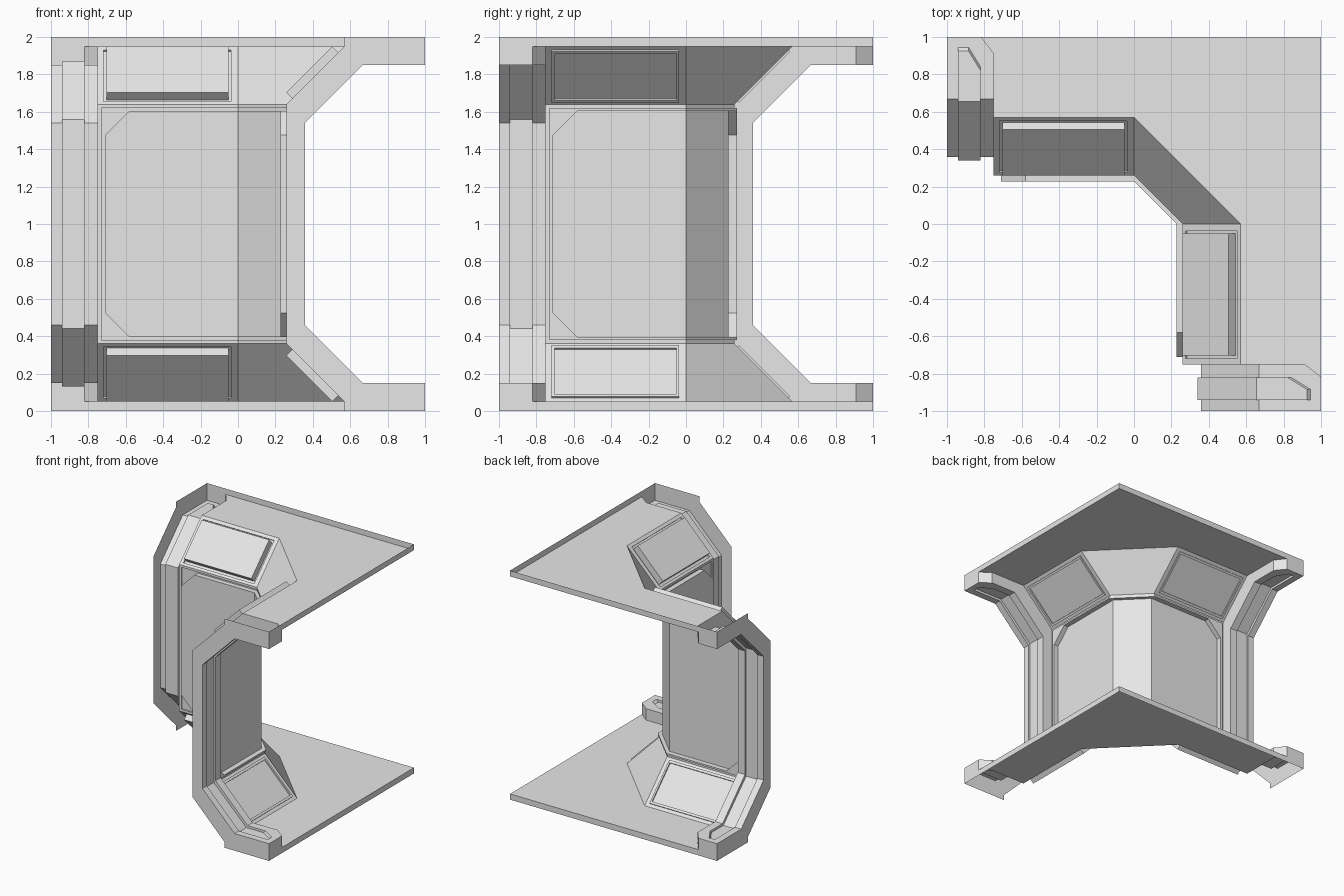
import bpy, bmesh

cube = bpy.data.objects.get("Cube")
if cube:
    bpy.data.objects.remove(cube)

grey = bpy.data.materials.new("light_grey")
grey.use_nodes = True
colour = (0.8, 0.8, 0.8, 1)
grey.diffuse_color = colour
grey.node_tree.nodes["Principled BSDF"].inputs["Base Color"].default_value = colour


def build(name, polys, swap=True):
    """Upper-half polygons, mirrored to the lower half and across the corner diagonal."""
    bm = bmesh.new()
    for poly in polys:
        copies = [poly]
        if swap:
            copies.append([(y, x, z) for x, y, z in reversed(poly)])
        for c in copies:
            low = [(x, y, 2 - z) for x, y, z in reversed(c)]
            for pts in (c, low):
                bm.faces.new([bm.verts.new(p) for p in pts])
    bmesh.ops.remove_doubles(bm, verts=bm.verts[:], dist=0.0005)
    bmesh.ops.dissolve_limit(bm, angle_limit=0.01, verts=bm.verts[:], edges=bm.edges[:])
    bmesh.ops.recalc_face_normals(bm, faces=bm.faces[:])
    mesh = bpy.data.meshes.new(name)
    bm.to_mesh(mesh)
    bm.free()
    mesh.materials.append(grey)
    bpy.context.collection.objects.link(bpy.data.objects.new(name, mesh))


def strip(a, b, closed=False):
    """Quads joining two point rows."""
    n = len(a)
    return [[a[i], a[(i + 1) % n], b[(i + 1) % n], b[i]]
            for i in range(n if closed else n - 1)]


def at_x(x, pts):
    return [(x, y, z) for y, z in pts]


def at_y(y, pts):
    return [(x, y, z) for x, z in pts]


# Floor and ceiling sheets with a rim on the two far edges
half = [(0, .57), (-.75, .57), (-.75, .91), (-.82, 1)]
plan = half + [(1, 1)] + [(y, x) for x, y in reversed(half)]
far_edge = plan[3:6]
build("floor_and_ceiling", [[(x, y, 1.95) for x, y in plan]]
      + strip([(x, y, 1.95) for x, y in far_edge],
              [(x, y, 2) for x, y in far_edge]), swap=False)

# Angled corner wall: raised trim, then the recessed panel
profile = [(.57, 1.95), (.26, 1.64), (.26, 1.62), (.272, 1.62),
           (.272, 1.605), (.228, 1.605), (.228, 1)]
build("corner_wall", strip([(0, r, z) for r, z in profile],
                           [(r, 0, z) for r, z in profile]), swap=False)

# Straight walls with raised trim around a corner-cut recess
border = [(-.75, 1), (-.75, 1.64), (0, 1.64)]
trim = [(-.73, 1), (-.73, 1.62), (0, 1.62)]
panel = [(-.71, 1), (-.71, 1.475), (-.58, 1.605), (0, 1.605)]
wall = strip(at_y(.26, border), at_y(.26, trim))
wall += strip(at_y(.26, trim), at_y(.272, trim))
wall.append(at_y(.272, trim + panel[::-1]))
wall += strip(at_y(.272, panel), at_y(.228, panel))
wall.append(at_y(.228, panel + [(0, 1)]))
build("straight_walls", wall)


# Sloped walls: rectangles on the slope at a depth towards the outside
def rect(x0, x1, s0, s1, d=0):
    return [(x, .26 + s - d, 1.64 + s + d)
            for x, s in ((x0, s0), (x1, s0), (x1, s1), (x0, s1))]


frame_edge = (-.72, -.037, .016, .29)
plate = (-.703, -.052, .031, .276)
raised = -.008
slope = strip(rect(-.75, 0, 0, .31), rect(*frame_edge), True)
slope += strip(rect(*frame_edge), rect(*frame_edge, raised), True)
slope += strip(rect(*frame_edge, raised), rect(*plate, raised), True)
slope += strip(rect(*plate, raised), rect(*plate), True)
build("sloped_walls", slope)

# Thick panels set in the sloped walls
front, back = rect(*plate), rect(*plate, .032)
build("sloped_panels", [front, back] + strip(front, back, True))

# End frames: inner ribs, side plates and end caps
rib = [(.357, 1), (.357, 1.54), (.667, 1.85)]
rib_end = rib + [(1, 1.85)]
shell = [(.57, 1.95), (.26, 1.64), (.26, 1)]
frame = [at_x(-1, [(1, 2), (.57, 2)] + shell + rib_end),
         at_x(-.75, [(.91, 1.95)] + shell + rib + [(.91, 1.85)])]
frame += strip(at_x(-1, rib_end), at_x(-.94, rib_end))
frame += strip(at_x(-.82, rib_end), at_x(-.75, rib + [(.91, 1.85)]))
frame.append([(-.82, 1, 1.85), (-.75, .91, 1.85), (-.75, .91, 1.95), (-.82, 1, 1.95)])
frame.append([(-1, 1, 1.85), (-.82, 1, 1.85), (-.82, 1, 2), (-1, 1, 2)])

# Channel sunk along the middle of each rib, with a sloping cut end
near = [(-.94, .945), (-.885, .945), (-.82, .84)]
deep = [(.34, 1), (.34, 1.56), (.655, 1.87)]
lip = [(x, y, 1.85) for x, y in near]
bed = [(x, y - .02, 1.87) for x, y in near]
frame.append(lip + [(-.82, 1, 1.85), (-.94, 1, 1.85)])
frame += strip(lip, bed)
frame += strip(at_x(-.94, deep), at_x(-.82, deep))
frame.append(bed + [(-.82, .655, 1.87), (-.94, .655, 1.87)])
for x, y in (near[0], near[2]):
    frame += strip(at_x(x, rib + [(y, 1.85)]), at_x(x, deep + [(y - .02, 1.87)]))
build("end_frames", frame)
